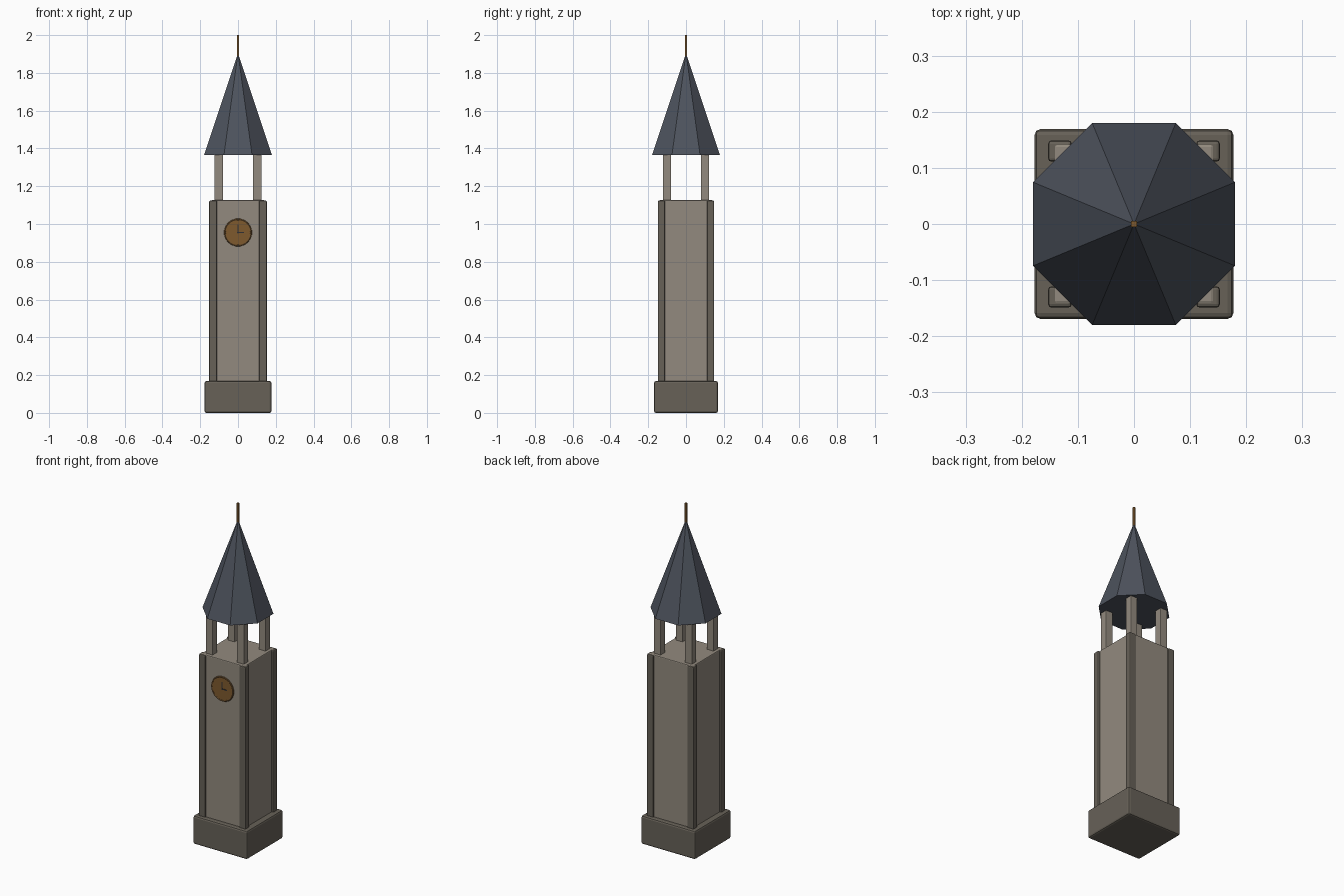
import bpy, math

cube = bpy.data.objects.get("Cube")
if cube:
    bpy.data.objects.remove(cube, do_unlink=True)


def material(name, rgb):
    m = bpy.data.materials.new(name)
    m.use_nodes = True
    m.diffuse_color = (*rgb, 1)
    m.node_tree.nodes["Principled BSDF"].inputs["Base Color"].default_value = (*rgb, 1)
    return m


light_stone = material("light stone", (0.29, 0.255, 0.21))
dark_stone = material("dark stone", (0.135, 0.12, 0.097))
slate = material("slate", (0.075, 0.086, 0.11))
bronze = material("bronze", (0.21, 0.1, 0.026))
dark_bronze = material("dark bronze", (0.16, 0.085, 0.03))
dark_metal = material("dark metal", (0.03, 0.03, 0.033))


def finish(name, mat):
    ob = bpy.context.object
    ob.name = ob.data.name = name
    ob.data.materials.append(mat)
    return ob


def box(name, mat, lo, hi, bevel=0):
    """Box between two opposite corners, with an optional chamfer."""
    centre = [(a + b) / 2 for a, b in zip(lo, hi)]
    bpy.ops.mesh.primitive_cube_add(size=1, location=centre)
    ob = finish(name, mat)
    ob.scale = [b - a for a, b in zip(lo, hi)]
    bpy.ops.object.transform_apply(location=False, rotation=False, scale=True)
    if bevel:
        mod = ob.modifiers.new("chamfer", "BEVEL")
        mod.width = bevel
        mod.segments = 2
    return ob


def corners(name, mat, inner, outer, z0, z1, bevel=0):
    """One upright at each of the four corners."""
    for sx, side in ((1, "left"), (-1, "right")):
        for sy, end in ((-1, "front"), (1, "back")):
            xs = sorted((sx * inner[0], sx * outer[0]))
            ys = sorted((sy * inner[1], sy * outer[1]))
            box(f"{end}_{side}_{name}", mat, (xs[0], ys[0], z0), (xs[1], ys[1], z1), bevel)


# Plinth and shaft
box("plinth", dark_stone, (-0.177, -0.169, 0), (0.177, 0.169, 0.168), 0.01)
box("shaft", light_stone, (-0.142, -0.142, 0.15), (0.142, 0.142, 1.126), 0.005)
corners("pilaster", dark_stone, (0.111, 0.111), (0.153, 0.149), 0.15, 1.124, 0.006)

# Open belfry
corners("belfry_post", light_stone, (0.08, 0.08), (0.124, 0.123), 1.11, 1.37, 0.002)

# Eight-sided spire, flat sides facing the axes
EAVE, TIP = 1.364, 1.905
bpy.ops.mesh.primitive_cone_add(vertices=8, radius1=0.18 / math.cos(math.pi / 8), radius2=0,
                                depth=TIP - EAVE, location=(0, 0, (EAVE + TIP) / 2),
                                rotation=(0, 0, math.pi / 8))
finish("spire", slate)
box("finial", bronze, (-0.005, -0.005, 1.88), (0.005, 0.005, 2.0))

# Clock on the front wall
CLOCK_Z = 0.955
bpy.ops.mesh.primitive_cylinder_add(vertices=32, radius=0.07, depth=0.012,
                                    location=(0, -0.141, CLOCK_Z), rotation=(math.pi / 2, 0, 0))
finish("clock_face", bronze)
bpy.ops.object.shade_smooth_by_angle()
bpy.ops.mesh.primitive_torus_add(major_radius=0.069, minor_radius=0.005, major_segments=32,
                                 minor_segments=8, location=(0, -0.144, CLOCK_Z),
                                 rotation=(math.pi / 2, 0, 0))
finish("clock_rim", dark_bronze)
bpy.ops.object.shade_smooth_by_angle()
box("minute_hand", dark_metal, (-0.003, -0.149, CLOCK_Z - 0.004), (0.003, -0.146, CLOCK_Z + 0.042))
box("hour_hand", dark_metal, (-0.004, -0.149, CLOCK_Z - 0.003), (0.031, -0.146, CLOCK_Z + 0.003))
